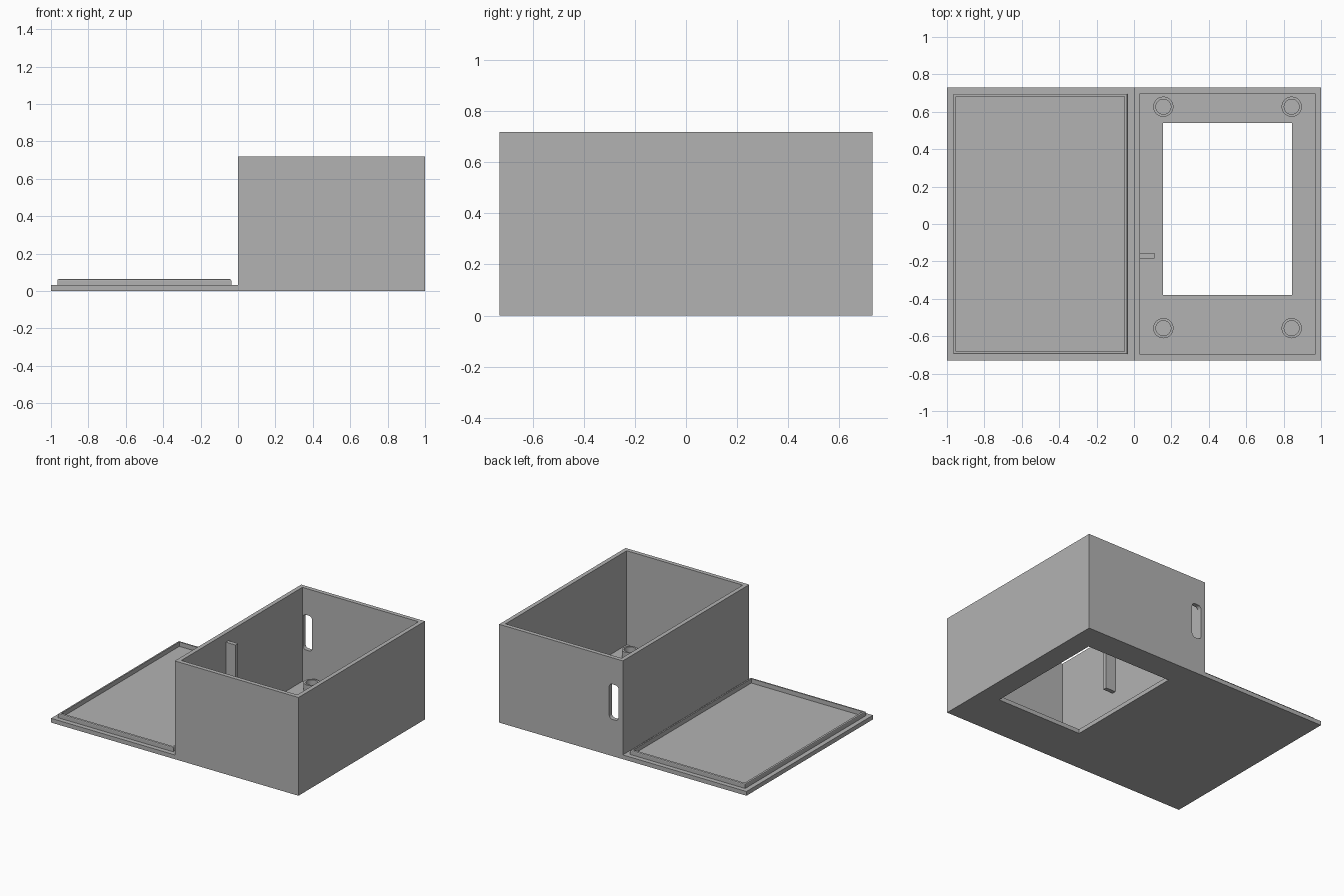
import bpy, bmesh, math
from mathutils import Matrix

if "Cube" in bpy.data.objects:
    bpy.data.objects.remove(bpy.data.objects["Cube"])

grey = bpy.data.materials.new("grey plastic")
grey.diffuse_color = (0.45, 0.45, 0.45, 1)
grey.use_nodes = True
grey.node_tree.nodes["Principled BSDF"].inputs["Base Color"].default_value = grey.diffuse_color

W = 0.031                 # wall and plate thickness
Y = 0.73                  # half depth
H = 0.718                 # case height


def finish(name, bm):
    me = bpy.data.meshes.new(name)
    bmesh.ops.recalc_face_normals(bm, faces=bm.faces[:])
    bm.to_mesh(me)
    bm.free()
    me.materials.append(grey)
    ob = bpy.data.objects.new(name, me)
    bpy.context.collection.objects.link(ob)
    return ob


def box(name, x0, x1, y0, y1, z0, z1, bevel=0.0, pick=None, segments=1):
    """Box from its limits; pick chooses the edges to bevel."""
    bm = bmesh.new()
    bmesh.ops.create_cube(bm, size=1)
    for v in bm.verts:
        v.co.x = x1 if v.co.x > 0 else x0
        v.co.y = y1 if v.co.y > 0 else y0
        v.co.z = z1 if v.co.z > 0 else z0
    if bevel:
        bmesh.ops.bevel(bm, geom=[e for e in bm.edges if pick(e)], offset=bevel,
                        segments=segments, profile=0.5, affect='EDGES')
    return finish(name, bm)


def cut(ob, *cutters):
    """Subtract the cutters, then remove them."""
    bpy.context.view_layer.objects.active = ob
    for c in cutters:
        mod = ob.modifiers.new("cut", 'BOOLEAN')
        mod.operation, mod.solver, mod.object = 'DIFFERENCE', 'EXACT', c
        bpy.ops.object.modifier_apply(modifier=mod.name)
        bpy.data.objects.remove(c)
    return ob


def post(name, x, y, z0, z1, r_out, r_in, n=40):
    """Hollow round post made by spinning its wall profile."""
    bm = bmesh.new()
    prof = [(r_out, z0), (r_out, z1), (r_in, z1), (r_in, z0)]
    rings = [[bm.verts.new((x + r * math.cos(2 * math.pi * i / n),
                            y + r * math.sin(2 * math.pi * i / n), z))
              for i in range(n)] for r, z in prof]
    for a, b in zip(rings, rings[1:] + rings[:1]):
        for i in range(n):
            j = (i + 1) % n
            bm.faces.new((a[i], a[j], b[j], b[i]))
    ob = finish(name, bm)
    bpy.ops.object.select_all(action='DESELECT')
    ob.select_set(True)
    bpy.context.view_layer.objects.active = ob
    bpy.ops.object.shade_smooth_by_angle(angle=math.radians(30))


# Case: open-topped box with a floor window and a rounded cable slot in the back
along_y = lambda e: abs(e.verts[0].co.y - e.verts[1].co.y) > 0.01
cut(box("case", 0, 1, -Y, Y, 0, H),
    box("cavity", W, 1 - W, -Y + W, Y - W, W, H + 0.1),
    box("floor_window", 0.155, 0.845, -0.38, 0.54, -0.1, 0.1),
    box("cable_slot", 0.035, 0.11, Y - 0.06, Y + 0.05, 0.268, 0.525, 0.025, along_y, 5))

# Rib on the inside of the left wall
box("inner_rib", W, 0.11, -0.185, -0.155, 0.265, 0.655)

# Four hollow mounting posts on the floor
for i, (px, py) in enumerate([(0.157, 0.627), (0.843, 0.627),
                              (0.157, -0.557), (0.843, -0.557)]):
    post(f"mounting_post_{i + 1}", px, py, W, 0.085, 0.054, 0.04)

# Lid lying beside the case, with a chamfered locating lip
box("lid_plate", -1, 0, -Y, Y, 0, W)
top_edge = lambda e: min(v.co.z for v in e.verts) > 0.06
cut(box("lid_lip", -0.966, -0.036, -0.696, 0.696, W, 0.063, 0.007, top_edge, 2),
    box("lip_opening", -0.951, -0.051, -0.681, 0.681, 0, 0.1))
